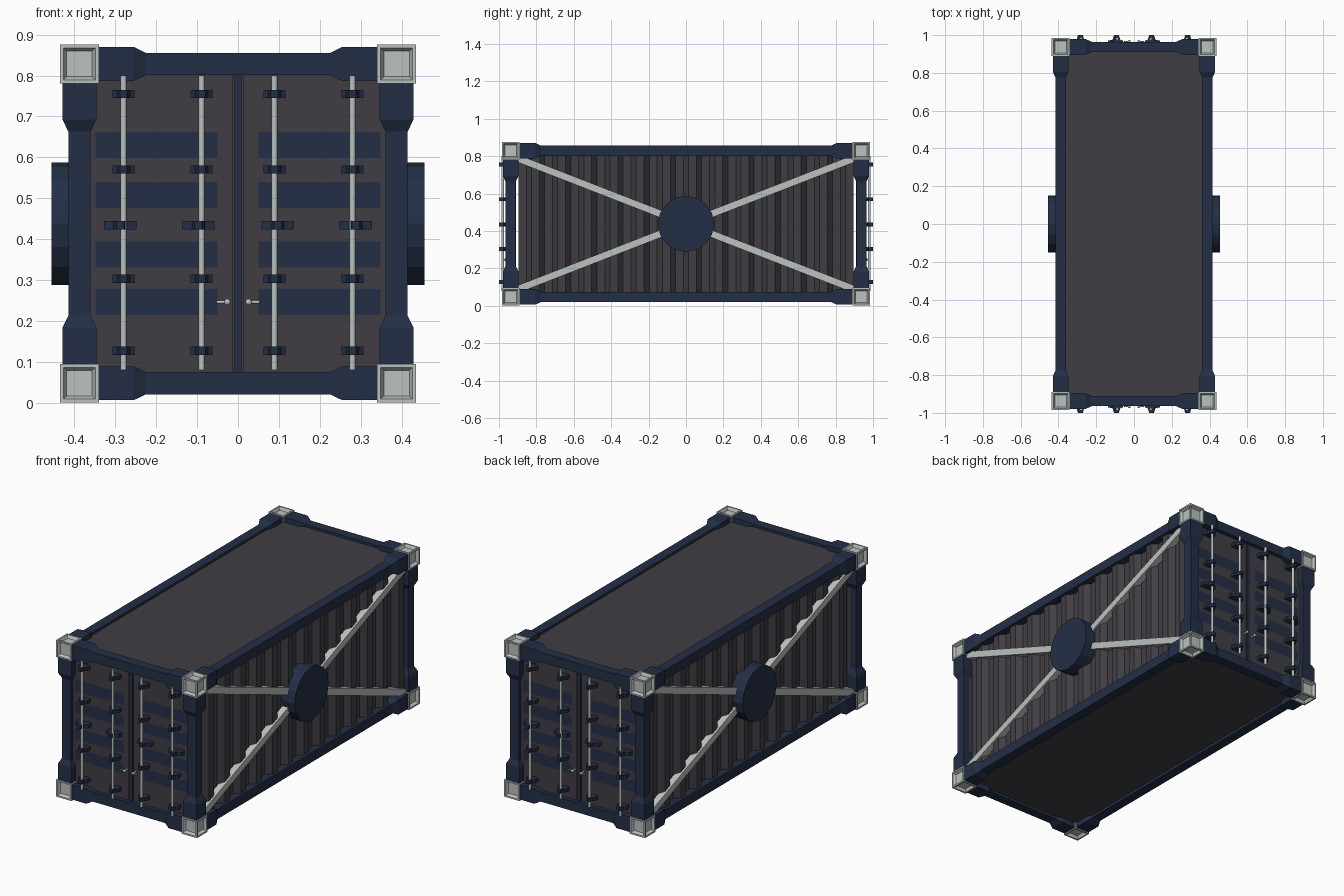
import bpy, bmesh, math
from mathutils import Matrix, Vector

cube = bpy.data.objects.get("Cube")
if cube:
    bpy.data.objects.remove(cube, do_unlink=True)


def material(name, rgb):
    m = bpy.data.materials.new(name)
    m.use_nodes = True
    m.diffuse_color = (*rgb, 1)
    bsdf = next(n for n in m.node_tree.nodes if n.type == 'BSDF_PRINCIPLED')
    bsdf.inputs["Base Color"].default_value = (*rgb, 1)
    return m


NAVY = material("navy paint", (0.017, 0.028, 0.061))
DARK = material("dark grey panel", (0.051, 0.048, 0.056))
STEEL = material("light grey steel", (0.49, 0.54, 0.52))

MID = 0.438              # middle height
CX, CY = 0.388, 0.9375   # centre lines of the corner frame
LEVELS = (("bottom", 0.0475), ("top", 0.8285))
DOOR_Y = 0.942


def finish(name, bm, mats, mirror="", smooth=False):
    """Turn a bmesh into an object mirrored across the given world axes."""
    bmesh.ops.recalc_face_normals(bm, faces=bm.faces)
    me = bpy.data.meshes.new(name)
    bm.to_mesh(me)
    bm.free()
    for m in mats:
        me.materials.append(m)
    ob = bpy.data.objects.new(name, me)
    bpy.context.collection.objects.link(ob)
    if mirror:
        mod = ob.modifiers.new("mirror", 'MIRROR')
        mod.use_axis = [a in mirror for a in "XYZ"]
        mod.use_mirror_merge = False
    if smooth:
        bpy.ops.object.select_all(action='DESELECT')
        ob.select_set(True)
        bpy.context.view_layer.objects.active = ob
        bpy.ops.object.shade_smooth_by_angle(angle=math.radians(50))
    return ob


def box(bm, lo, hi):
    lo, hi = Vector(lo), Vector(hi)
    mat = Matrix.Translation((lo + hi) / 2) @ Matrix.Diagonal((*(hi - lo), 1))
    bmesh.ops.create_cube(bm, size=1, matrix=mat)


def rod(bm, a, b, r, sides):
    a, b = Vector(a), Vector(b)
    rot = (b - a).to_track_quat('Z', 'Y').to_matrix().to_4x4()
    bmesh.ops.create_cone(bm, cap_ends=True, segments=sides, radius1=r, radius2=r,
                          depth=(b - a).length, matrix=Matrix.Translation((a + b) / 2) @ rot)


def prism(bm, points, z0, z1):
    """Extrude an xy outline upwards."""
    face = bm.faces.new([bm.verts.new((x, y, z0)) for x, y in points])
    top = bmesh.ops.extrude_face_region(bm, geom=[face])["geom"]
    bmesh.ops.translate(bm, vec=(0, 0, z1 - z0),
                        verts=[v for v in top if isinstance(v, bmesh.types.BMVert)])


def frame_bar(name, axis, centre, half, mirror):
    """Square bar with thicker, tapered ends."""
    bm = bmesh.new()
    thick, thin = 0.0415, 0.027
    stations = [(half, thick), (half - 0.095, thick), (half - 0.125, thin)]
    stations = [(-p, w) for p, w in stations] + stations[::-1]
    rings = []
    for p, w in stations:
        ring = []
        for u, v in ((-w, -w), (w, -w), (w, w), (-w, w)):
            co = [u, v]
            co.insert(axis, p)
            ring.append(bm.verts.new(Vector(centre) + Vector(co)))
        rings.append(ring)
    for a, b in zip(rings, rings[1:]):
        for i in range(4):
            j = (i + 1) % 4
            bm.faces.new((a[i], a[j], b[j], b[i]))
    bm.faces.new(rings[0])
    bm.faces.new(rings[-1])
    finish(name, bm, [NAVY], mirror)


# Frame bars and corner castings
frame_bar("corner_post", 2, (CX, CY, MID), 0.35, "XY")
for level, z in LEVELS:
    frame_bar(level + "_end_beam", 0, (0, CY, z), 0.35, "Y")
    frame_bar(level + "_side_beam", 1, (CX, 0, z), 0.9, "X")
    bm = bmesh.new()
    h = 0.0475
    box(bm, (CX - h, CY - h, z - h), (CX + h, CY + h, z + h))
    sides = list(bm.faces)
    bmesh.ops.inset_individual(bm, faces=sides, thickness=0.012)
    bmesh.ops.inset_individual(bm, faces=sides, thickness=0.011, depth=-0.016)
    finish(level + "_corner_casting", bm, [STEEL], "XY")

# Roof and floor
for name, z0, z1 in (("roof", 0.82, 0.842), ("floor", 0.036, 0.06)):
    bm = bmesh.new()
    box(bm, (-0.39, -0.93, z0), (0.39, 0.93, z1))
    finish(name, bm, [DARK])

# Corrugated side walls
bm = bmesh.new()
crest, valley, period, count = 0.4, 0.37, 0.14, 13
outline = []
for i in range(count):
    y = (i - count / 2) * period
    for t, x in ((0.1, valley), (0.4, valley), (0.6, crest), (0.9, crest)):
        outline.append((x, y + t * period))
lower = [bm.verts.new((x, y, 0.05)) for x, y in outline]
upper = [bm.verts.new((x, y, 0.825)) for x, y in outline]
for i in range(len(outline) - 1):
    bm.faces.new((lower[i], lower[i + 1], upper[i + 1], upper[i]))
finish("corrugated_side_wall", bm, [DARK], "X")

# Diagonal braces and round side hub
bm = bmesh.new()
slope = math.atan2(0.35, 0.9)
for a in (slope, -slope):
    mat = (Matrix.Translation((0.393, 0, MID)) @ Matrix.Rotation(a, 4, 'X')
           @ Matrix.Diagonal((0.036, 1.93, 0.038, 1)))
    bmesh.ops.create_cube(bm, size=1, matrix=mat)
finish("cross_brace", bm, [STEEL], "X")
bm = bmesh.new()
rod(bm, (0.375, 0, MID), (0.456, 0, MID), 0.15, 16)
finish("side_hub", bm, [NAVY], "X")

# Door leaves with sunken painted panels
bm = bmesh.new()
xs = (0.014, 0.05, 0.348, 0.38)
zs = [0.05]
for z in (0.246, 0.362, 0.508, 0.63):
    zs += [z - 0.032, z + 0.032]
zs.append(0.825)
grid = [[bm.verts.new((x, DOOR_Y, z)) for x in xs] for z in zs]
panels = []
for r in range(len(zs) - 1):
    for c in range(len(xs) - 1):
        f = bm.faces.new((grid[r][c + 1], grid[r][c], grid[r + 1][c], grid[r + 1][c + 1]))
        if c == 1 and r % 2:
            panels.append(f)
bmesh.ops.inset_individual(bm, faces=panels, thickness=0.007, depth=-0.012)
for f in panels:
    f.material_index = 1
finish("door_leaf", bm, [DARK, NAVY], "XY")

bm = bmesh.new()
box(bm, (-0.38, 0.91, 0.05), (0.38, 0.925, 0.825))
finish("door_backing", bm, [DARK], "Y")
bm = bmesh.new()
box(bm, (-0.009, 0.92, 0.06), (0.009, DOOR_Y + 0.004, 0.82))
finish("door_centre_strip", bm, [NAVY], "Y")

# Locking rods, their brackets and the handle hubs
rods, brackets = bmesh.new(), bmesh.new()
for x in (0.089, 0.28):
    rod(rods, (x, 0.98, 0.08), (x, 0.98, 0.80), 0.0075, 12)
    for z in (0.127, 0.303, 0.57, 0.755, 0.434):
        wide = z == 0.434
        w = 0.04 if wide else 0.027
        cx = x + 0.008 if wide else x
        half = [(w, DOOR_Y - 0.005), (w, 0.97), (0.016, 0.976), (0.009, 1.0)]
        pts = [(cx + u, v) for u, v in half] + [(cx - u, v) for u, v in half[::-1]]
        prism(brackets, pts, z - 0.01, z + 0.01)
finish("locking_rod", rods, [STEEL], "XY", smooth=True)
finish("rod_bracket", brackets, [NAVY], "XY")

# Door handles
bm = bmesh.new()
rod(bm, (0.02, 0.966, 0.246), (0.052, 0.966, 0.246), 0.004, 8)
rod(bm, (0.026, DOOR_Y - 0.005, 0.246), (0.026, 0.966, 0.246), 0.005, 8)
bmesh.ops.create_uvsphere(bm, u_segments=10, v_segments=6, radius=0.008,
                          matrix=Matrix.Translation((0.026, 0.966, 0.246)))
finish("door_handle", bm, [STEEL], "XY", smooth=True)
